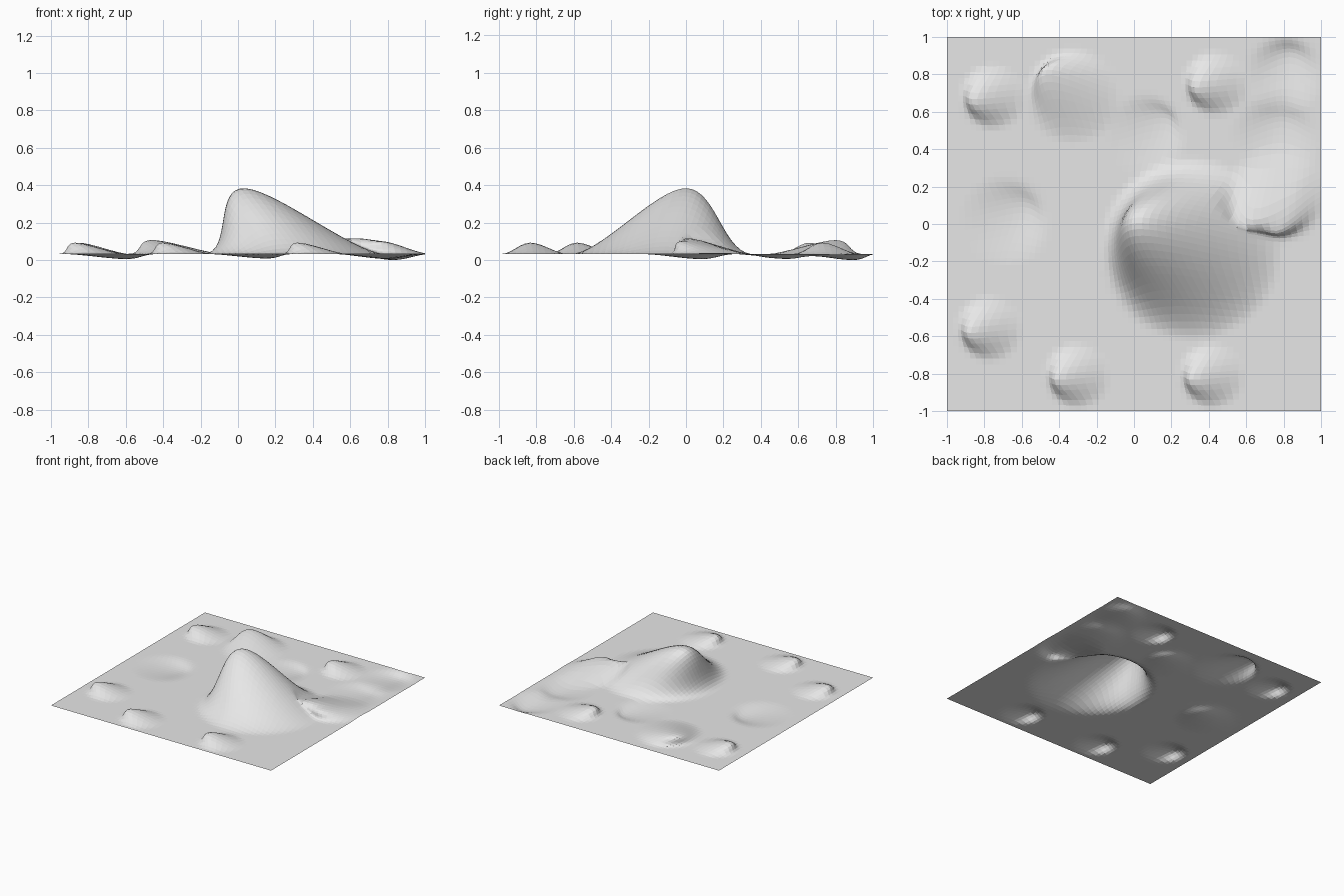
import bpy, bmesh
from mathutils import Vector

if "Cube" in bpy.data.objects:
    bpy.data.objects.remove(bpy.data.objects["Cube"])

BASE = 0.035

# Thin open sheet of ground
bm = bmesh.new()
bmesh.ops.create_grid(bm, x_segments=64, y_segments=64, size=1.0)
for v in bm.verts:
    v.co.z = BASE


def pull(cx, cy, radius, dx, dy, dz):
    """Drag a round patch of ground with a smooth falloff."""
    for v in bm.verts:
        d = (Vector((v.co.x, v.co.y)) - Vector((cx, cy))).length / radius
        if d < 1:
            t = 1 - d
            v.co += Vector((dx, dy, dz)) * (t * t * (3 - 2 * t))


# Large leaning hill
pull(0.30, -0.13, 0.49, -0.27, 0.13, 0.352)

# Small leaning mounds
for cx, cy in ((-0.76, 0.68), (-0.78, -0.56), (-0.31, -0.81), (0.41, -0.81), (0.43, 0.75)):
    pull(cx, cy, 0.18, -0.09, -0.02, 0.061)
pull(-0.33, 0.69, 0.26, -0.13, 0.11, 0.075)

# Shallow hollows
pull(-0.68, 0.02, 0.25, 0.08, 0.06, -0.027)
pull(0.07, 0.48, 0.23, 0.08, 0.07, -0.024)
pull(0.76, 0.46, 0.25, 0.03, 0.08, -0.026)
pull(0.81, 0.81, 0.22, 0.02, 0.08, -0.032)

# Overhanging ridge on the right flank of the hill
pull(0.77, 0.16, 0.27, -0.02, -0.17, 0.07)
pull(0.62, 0.12, 0.20, -0.05, -0.10, 0.045)

# Keep the border straight and the lowest point on the floor
for v in bm.verts:
    v.co.x = max(-1.0, min(1.0, v.co.x))
    v.co.y = max(-1.0, min(1.0, v.co.y))
low = min(v.co.z for v in bm.verts)
for v in bm.verts:
    v.co.z -= low

me = bpy.data.meshes.new("terrain")
bm.to_mesh(me)
bm.free()
terrain = bpy.data.objects.new("terrain", me)
bpy.context.collection.objects.link(terrain)

# Single plain grey
mat = bpy.data.materials.new("ground_grey")
mat.diffuse_color = (0.8, 0.8, 0.8, 1)
mat.use_nodes = True
mat.node_tree.nodes["Principled BSDF"].inputs["Base Color"].default_value = mat.diffuse_color
me.materials.append(mat)
